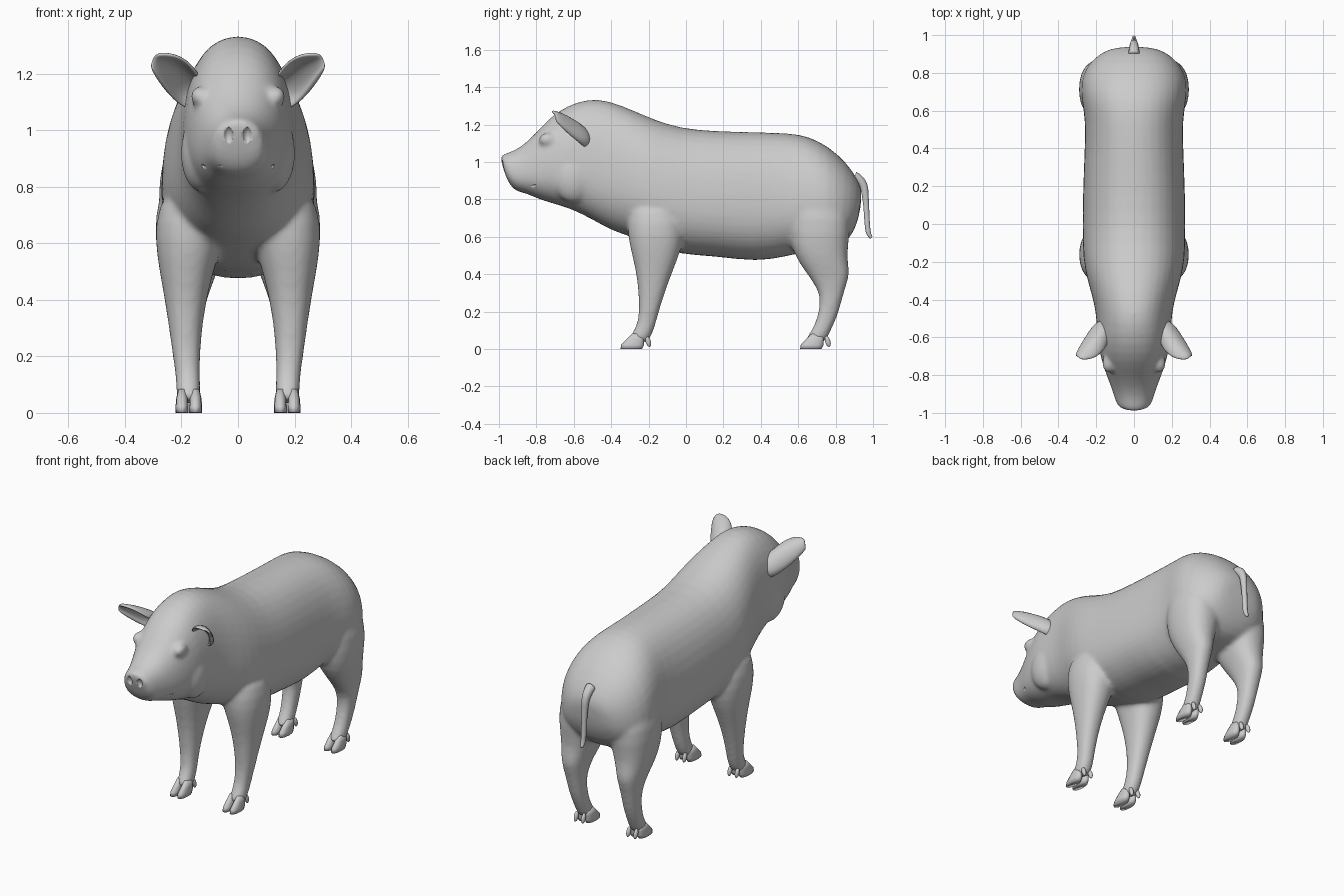
import bpy, bmesh, math
from mathutils import Vector, Matrix

if "Cube" in bpy.data.objects:
    bpy.data.objects.remove(bpy.data.objects["Cube"])

skin = bpy.data.materials.new("light grey skin")
skin.use_nodes = True
GREY = (0.6, 0.6, 0.6, 1)
skin.diffuse_color = GREY
skin.node_tree.nodes["Principled BSDF"].inputs["Base Color"].default_value = GREY


def make_object(name, bm):
    bmesh.ops.recalc_face_normals(bm, faces=bm.faces)
    for f in bm.faces:
        f.smooth = True
    mesh = bpy.data.meshes.new(name)
    bm.to_mesh(mesh)
    bm.free()
    mesh.materials.append(skin)
    ob = bpy.data.objects.new(name, mesh)
    bpy.context.collection.objects.link(ob)
    return ob


def power(v, e):
    return math.copysign(abs(v) ** e, v)


def loft(bm, rings, side=1, mid=0.5, expo=0.88, n=20):
    """Skin egg-shaped rings, each (y1, z1, y2, z2, half width, centre x)."""
    loops = []
    for y1, z1, y2, z2, w, cx in rings:
        p1, p2 = Vector((0, y1, z1)), Vector((0, y2, z2))
        centre = p2.lerp(p1, mid)
        loop = []
        for i in range(n):
            a = math.tau * i / n
            s = power(math.sin(a), expo)
            p = centre + ((p1 - centre) * s if s > 0 else (centre - p2) * s)
            p.x = side * (cx + w * power(math.cos(a), expo))
            loop.append(bm.verts.new(p))
        loops.append(loop)
    for a, b in zip(loops, loops[1:]):
        for i in range(n):
            j = (i + 1) % n
            bm.faces.new((a[i], a[j], b[j], b[i]))
    bm.faces.new(loops[0])
    bm.faces.new(loops[-1])


def ellipsoid(bm, centre, radii, tilt=0):
    m = (Matrix.Translation(centre) @ Matrix.Rotation(tilt, 4, 'X')
         @ Matrix.Diagonal((*radii, 1)))
    bmesh.ops.create_uvsphere(bm, u_segments=16, v_segments=10, radius=1, matrix=m)


# Torso and head: top point, bottom point, half width
body_rings = [
    (-1.00, 1.03, -0.96, 0.91, 0.075), (-0.975, 1.045, -0.93, 0.86, 0.095),
    (-0.92, 1.06, -0.90, 0.84, 0.108), (-0.86, 1.10, -0.85, 0.83, 0.125),
    (-0.80, 1.16, -0.79, 0.80, 0.15), (-0.73, 1.24, -0.71, 0.775, 0.175),
    (-0.64, 1.305, -0.62, 0.75, 0.195), (-0.52, 1.345, -0.50, 0.69, 0.20),
    (-0.42, 1.335, -0.40, 0.63, 0.215), (-0.30, 1.29, -0.30, 0.60, 0.25),
    (-0.18, 1.235, -0.18, 0.55, 0.275), (-0.03, 1.185, -0.03, 0.50, 0.275),
    (0.15, 1.17, 0.15, 0.495, 0.275), (0.38, 1.165, 0.38, 0.46, 0.265),
    (0.55, 1.16, 0.55, 0.495, 0.26), (0.65, 1.145, 0.65, 0.52, 0.28),
    (0.76, 1.09, 0.75, 0.52, 0.29), (0.86, 1.00, 0.83, 0.54, 0.25),
    (0.925, 0.90, 0.89, 0.61, 0.18), (0.945, 0.83, 0.925, 0.70, 0.10)]
# Legs: front point, back point, half width, centre x
front_leg = [
    (-0.30, 0.80, -0.05, 0.80, 0.10, 0.16), (-0.32, 0.67, 0.00, 0.67, 0.135, 0.163),
    (-0.305, 0.56, -0.02, 0.54, 0.108, 0.18), (-0.27, 0.43, -0.065, 0.43, 0.08, 0.185),
    (-0.255, 0.31, -0.11, 0.31, 0.06, 0.186), (-0.25, 0.21, -0.145, 0.20, 0.049, 0.183),
    (-0.26, 0.13, -0.165, 0.12, 0.043, 0.177), (-0.295, 0.075, -0.19, 0.055, 0.043, 0.175),
    (-0.31, 0.045, -0.22, 0.025, 0.04, 0.174)]
hind_leg = [
    (0.57, 0.86, 0.84, 0.86, 0.10, 0.16), (0.54, 0.70, 0.89, 0.68, 0.14, 0.16),
    (0.555, 0.55, 0.865, 0.55, 0.118, 0.17), (0.61, 0.45, 0.865, 0.46, 0.09, 0.18),
    (0.67, 0.37, 0.88, 0.40, 0.067, 0.183), (0.72, 0.29, 0.845, 0.31, 0.053, 0.183),
    (0.71, 0.20, 0.82, 0.20, 0.046, 0.18), (0.685, 0.12, 0.785, 0.12, 0.042, 0.177),
    (0.65, 0.07, 0.755, 0.055, 0.042, 0.175), (0.635, 0.045, 0.73, 0.025, 0.04, 0.174)]

bm = bmesh.new()
loft(bm, [(*r, 0) for r in body_rings], mid=0.4)
for side in (1, -1):
    loft(bm, front_leg, side)
    loft(bm, hind_leg, side)
    # Soft brow and cheek
    ellipsoid(bm, (side * 0.135, -0.74, 1.12), (0.035, 0.05, 0.035))
    ellipsoid(bm, (side * 0.13, -0.60, 0.92), (0.075, 0.12, 0.14))
body = make_object("body", bm)
sub = body.modifiers.new("round", 'SUBSURF')
sub.levels = sub.render_levels = 1
remesh = body.modifiers.new("fuse", 'REMESH')
remesh.mode = 'VOXEL'
remesh.voxel_size = 0.012
remesh.use_smooth_shade = True
soften = body.modifiers.new("soften", 'SMOOTH')
soften.factor = 0.5
soften.iterations = 8

# Nostril and mouth cutters
bm = bmesh.new()
for side in (1, -1):
    ellipsoid(bm, (side * 0.034, -0.988, 0.983), (0.018, 0.022, 0.032), 0.3)
nostrils = make_object("nostril_cutter", bm)


def tube(name, points, radius, radii=None):
    curve = bpy.data.curves.new(name, 'CURVE')
    curve.dimensions = '3D'
    curve.bevel_depth = radius
    curve.bevel_resolution = 3
    curve.use_fill_caps = True
    spline = curve.splines.new('NURBS')
    spline.points.add(len(points) - 1)
    for i, p in enumerate(points):
        spline.points[i].co = (*p, 1)
        spline.points[i].radius = radii[i] if radii else 1
    spline.use_endpoint_u = True
    spline.order_u = 3
    ob = bpy.data.objects.new(name, curve)
    bpy.context.collection.objects.link(ob)
    # Turn the curve into a mesh part
    mesh = bpy.data.meshes.new_from_object(
        ob.evaluated_get(bpy.context.evaluated_depsgraph_get()))
    bpy.data.objects.remove(ob)
    bm = bmesh.new()
    bm.from_mesh(mesh)
    bmesh.ops.remove_doubles(bm, verts=bm.verts, dist=0.0001)
    return make_object(name, bm)


half = [(0.128, -0.80, 0.872), (0.112, -0.86, 0.864), (0.09, -0.915, 0.868)]
lips = half + [(0, -0.965, 0.87)] + [(-x, y, z) for x, y, z in reversed(half)]
mouth = tube("mouth_cutter", lips, 0.008)
for cutter in (nostrils, mouth):
    cutter.hide_render = True
    cutter.hide_set(True)
    cut = body.modifiers.new("cut", 'BOOLEAN')
    cut.operation = 'DIFFERENCE'
    cut.object = cutter

# Tail
tube("tail", [(0, 0.90, 0.92), (0, 0.95, 0.90), (0, 0.963, 0.78), (0, 0.968, 0.68),
              (0, 0.975, 0.61), (0, 0.992, 0.595)], 0.02, [1.5, 1.2, 0.8, 0.75, 0.7, 0.4])

# Hooves: two toes and two dewclaws on each foot
for label, y0 in (("front", -0.35), ("hind", 0.61)):
    for side, name in ((1, "left"), (-1, "right")):
        bm = bmesh.new()
        for dx in (-0.024, 0.024):
            loft(bm, [(y0, 0.001, y0 + 0.115, 0, 0.0235, 0.174 + dx),
                      (y0 + 0.004, 0.025, y0 + 0.125, 0.02, 0.023, 0.174 + dx),
                      (y0 + 0.035, 0.055, y0 + 0.125, 0.045, 0.021, 0.174 + dx),
                      (y0 + 0.065, 0.085, y0 + 0.13, 0.075, 0.014, 0.174 + dx)], side, n=12)
            ellipsoid(bm, (side * (0.174 + dx), y0 + 0.148, 0.04),
                      (0.012, 0.014, 0.03), 0.3)
        make_object(f"{label}_{name}_hoof", bm)

# Ears: cupped leaf from front edge, back ridge and lower edge
ear_rows = [
    [(0.13, -0.62, 1.17), (0.165, -0.685, 1.235), (0.22, -0.72, 1.27), (0.285, -0.72, 1.272)],
    [(0.13, -0.54, 1.19), (0.185, -0.575, 1.225), (0.235, -0.63, 1.25), (0.30, -0.705, 1.262)],
    [(0.15, -0.50, 1.12), (0.20, -0.505, 1.115), (0.25, -0.585, 1.14), (0.312, -0.70, 1.235)],
    [(0.16, -0.54, 1.07), (0.20, -0.55, 1.085), (0.245, -0.615, 1.135), (0.305, -0.705, 1.222)]]
for side, name in ((1, "left"), (-1, "right")):
    bm = bmesh.new()
    grid = [[bm.verts.new((side * x, y, z)) for x, y, z in row] for row in ear_rows]
    for a, b in zip(grid, grid[1:]):
        for i in range(3):
            bm.faces.new((a[i], a[i + 1], b[i + 1], b[i]))
    ear = make_object(f"{name}_ear", bm)
    thick = ear.modifiers.new("thickness", 'SOLIDIFY')
    thick.thickness = 0.022
    thick.offset = 0
    sub = ear.modifiers.new("round", 'SUBSURF')
    sub.levels = sub.render_levels = 2
